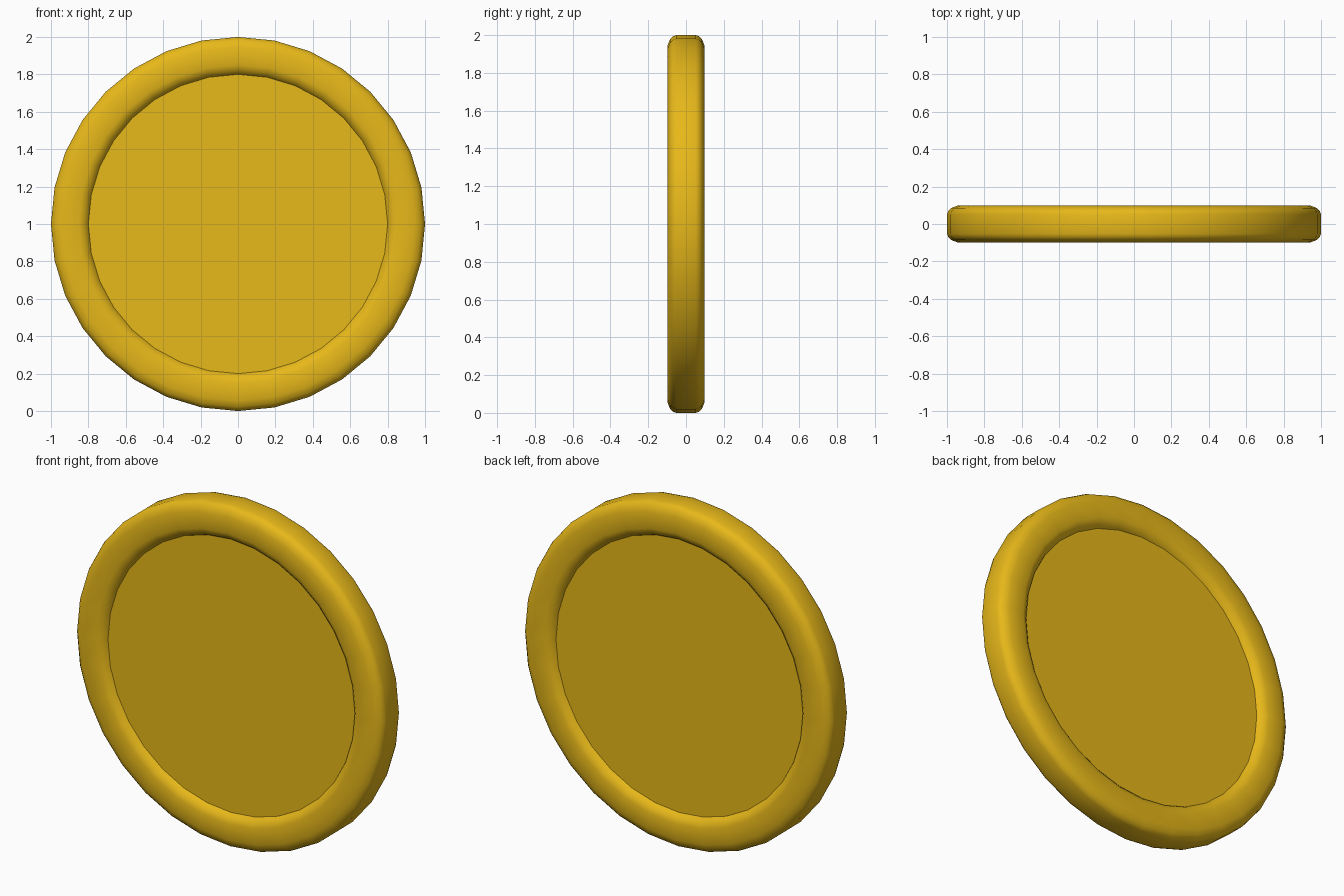
import bpy, bmesh, math

if "Cube" in bpy.data.objects:
    bpy.data.objects.remove(bpy.data.objects["Cube"])

SIDES = 32

# Half profile (radius, distance from mid plane): recessed face, inner bevel, flat rim, outer bevel
half = [(0.80, 0.060), (0.807, 0.072), (0.825, 0.088), (0.85, 0.098),
        (0.945, 0.098), (0.978, 0.085), (0.993, 0.07), (1.0, 0.052)]
profile = [(r, -d) for r, d in half] + [(r, d) for r, d in reversed(half)]

bm = bmesh.new()

# Lathe the profile about the y axis
rings = []
for r, y in profile:
    rings.append([bm.verts.new((r * math.cos(2 * math.pi * i / SIDES), y,
                                1 + r * math.sin(2 * math.pi * i / SIDES)))
                  for i in range(SIDES)])
for a, b in zip(rings, rings[1:]):
    for i in range(SIDES):
        j = (i + 1) % SIDES
        bm.faces.new((a[i], a[j], b[j], b[i]))

# Flat recessed faces, front and back
bm.faces.new(rings[0])
bm.faces.new(rings[-1])
bmesh.ops.recalc_face_normals(bm, faces=bm.faces)

mesh = bpy.data.meshes.new("coin")
bm.to_mesh(mesh)
bm.free()
coin = bpy.data.objects.new("coin", mesh)
bpy.context.collection.objects.link(coin)

# Gold colour
gold = bpy.data.materials.new("gold")
gold.diffuse_color = (0.80, 0.48, 0.01, 1)
gold.use_nodes = True
gold.node_tree.nodes["Principled BSDF"].inputs["Base Color"].default_value = gold.diffuse_color
mesh.materials.append(gold)

# Smooth shading with sharp creases
bpy.context.view_layer.objects.active = coin
coin.select_set(True)
bpy.ops.object.shade_smooth_by_angle(angle=math.radians(35))
